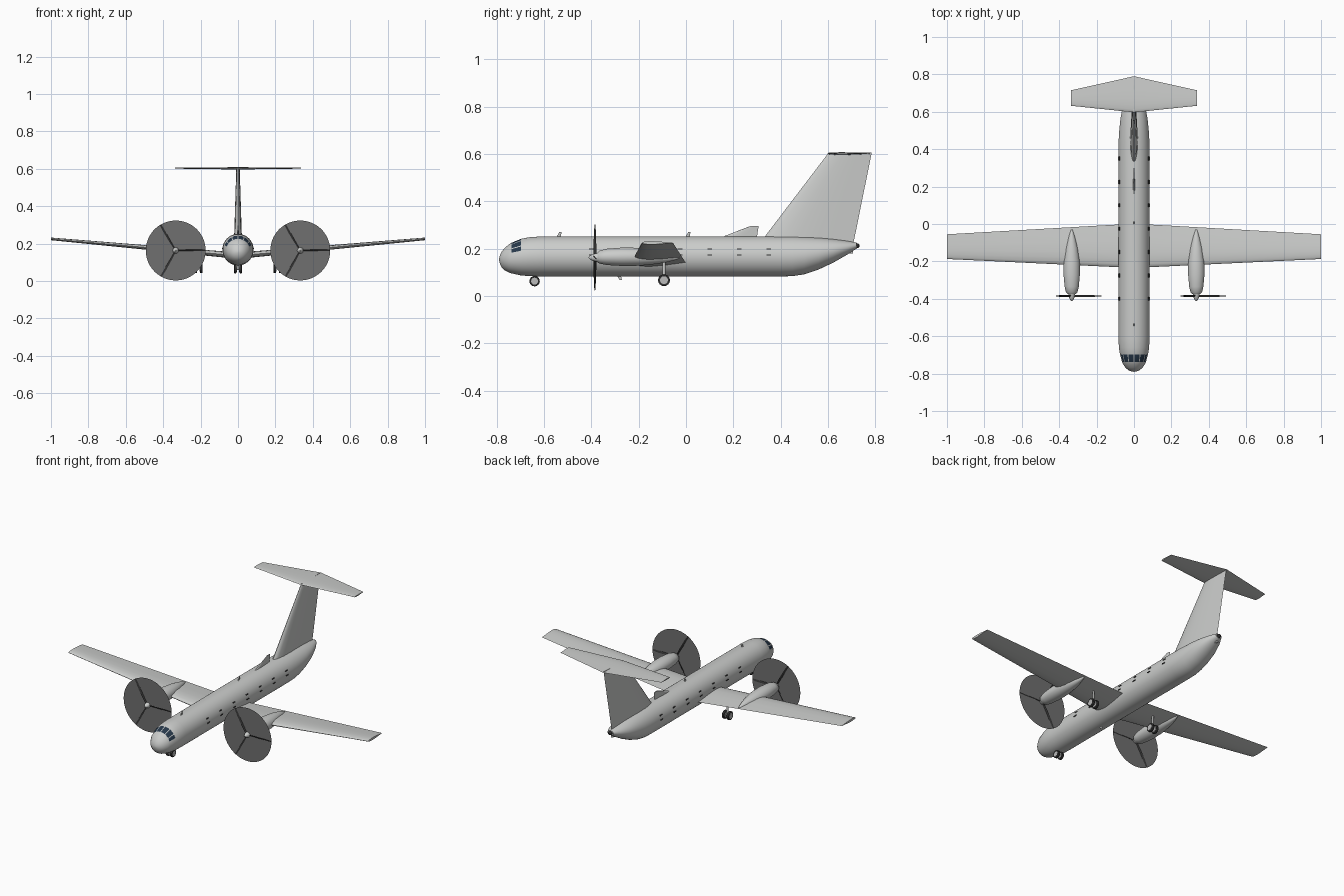
import bpy, bmesh, math
from mathutils import Vector, Matrix

cube = bpy.data.objects.get("Cube")
if cube:
    bpy.data.objects.remove(cube)


def material(name, rgb):
    m = bpy.data.materials.new(name)
    m.use_nodes = True
    m.diffuse_color = (*rgb, 1)
    m.node_tree.nodes["Principled BSDF"].inputs["Base Color"].default_value = (*rgb, 1)
    return m


GREY = material("light grey paint", (0.6, 0.61, 0.6))
DISC = material("propeller blur grey", (0.16, 0.16, 0.16))
DARK = material("dark rubber", (0.03, 0.03, 0.03))
GLASS = material("blue black glass", (0.02, 0.04, 0.07))
HUB = material("wheel hub grey", (0.5, 0.5, 0.5))


def finish(bm, name, mats, angle=35):
    bmesh.ops.recalc_face_normals(bm, faces=bm.faces)
    me = bpy.data.meshes.new(name)
    bm.to_mesh(me)
    bm.free()
    for m in mats:
        me.materials.append(m)
    ob = bpy.data.objects.new(name, me)
    bpy.context.collection.objects.link(ob)
    bpy.ops.object.select_all(action="DESELECT")
    ob.select_set(True)
    bpy.context.view_layer.objects.active = ob
    bpy.ops.object.shade_smooth_by_angle(angle=math.radians(angle))
    return ob


def loft(name, rings, mats, rule=None):
    """Skin a list of equal rings, cap both ends, colour faces by rule."""
    bm = bmesh.new()
    loops = [[bm.verts.new(p) for p in ring] for ring in rings]
    n = len(loops[0])
    for r, (a, b) in enumerate(zip(loops, loops[1:])):
        for i in range(n):
            j = (i + 1) % n
            f = bm.faces.new((a[i], a[j], b[j], b[i]))
            if rule:
                f.material_index = rule(r, i)
    bm.faces.new(loops[0])
    bm.faces.new(loops[-1])
    return finish(bm, name, mats)


def body(name, stations, x, mats, segs=32, rule=None):
    """Round body along y from stations of (y, top, bottom, half width)."""
    rings = []
    for y, top, bot, w in stations:
        ring = []
        for i in range(segs):
            a = math.tau * (i - 0.5) / segs
            ring.append((x + w * math.sin(a), y, (top + bot) / 2 + (top - bot) / 2 * math.cos(a)))
        rings.append(ring)
    return loft(name, rings, mats, rule)


UPPER = [(0.02, 0.18), (0.08, 0.34), (0.2, 0.47), (0.35, 0.5), (0.6, 0.36), (0.85, 0.14)]
FOIL = [(0, 0)] + UPPER + [(1, 0.01)] + [(c, -t) for c, t in reversed(UPPER)]


def foil(name, sections, upright=False, mat=GREY):
    """Wing-like part from sections of (span, front y, back y, height, thickness)."""
    rings = []
    for s, y0, y1, h, t in sections:
        ring = []
        for c, u in FOIL:
            y = y0 + (y1 - y0) * c
            ring.append((u * t, y, s) if upright else (s, y, h + u * t))
        rings.append(ring)
    return loft(name, rings, [mat])


def cylinder(name, p, q, r, mat, r2=None, segs=24):
    p, q = Vector(p), Vector(q)
    bm = bmesh.new()
    rot = (q - p).to_track_quat("Z", "Y").to_matrix().to_4x4()
    bmesh.ops.create_cone(bm, cap_ends=True, segments=segs, radius1=r,
                          radius2=r if r2 is None else r2, depth=(q - p).length,
                          matrix=Matrix.Translation((p + q) / 2) @ rot)
    return finish(bm, name, [mat])


def plate(name, center, size, mat):
    bm = bmesh.new()
    bmesh.ops.create_cube(bm, size=1, matrix=Matrix.Translation(center) @ Matrix.Diagonal((*size, 1)))
    return finish(bm, name, [mat])


# Fuselage with cockpit panes on one band of the nose
SEGS, PANE_BAND = 96, 5


def pane(r, i):
    k = min(i, SEGS - i)
    return 1 if r == PANE_BAND and 1 <= k <= 18 and k % 7 else 0


body("fuselage", [
    (-0.79, 0.158, 0.152, 0.003), (-0.787, 0.171, 0.138, 0.018), (-0.78, 0.186, 0.123, 0.032),
    (-0.768, 0.202, 0.11, 0.046), (-0.75, 0.217, 0.1, 0.058), (-0.738, 0.225, 0.096, 0.064),
    (-0.697, 0.242, 0.087, 0.075), (-0.66, 0.249, 0.084, 0.081), (-0.61, 0.252, 0.083, 0.083),
    (0.4, 0.252, 0.083, 0.083), (0.45, 0.252, 0.084, 0.082), (0.5, 0.25, 0.092, 0.079),
    (0.56, 0.247, 0.112, 0.073), (0.62, 0.241, 0.14, 0.062), (0.68, 0.233, 0.174, 0.042),
    (0.72, 0.226, 0.2, 0.02)], 0, [GREY, GLASS], SEGS, pane)
body("tail_light", [(0.715, 0.225, 0.2, 0.014), (0.728, 0.222, 0.203, 0.011),
                    (0.734, 0.216, 0.209, 0.004)], 0, [DARK], 16)
plate("tail_fitting", (0, 0.698, 0.188), (0.012, 0.014, 0.018), GREY)

# Cabin windows: dark upper and lower edges along both sides
for side in (-1, 1):
    for n in range(7):
        for z in (0.199, 0.174):
            x = side * math.sqrt(0.0835 ** 2 - (z - 0.1675) ** 2)
            plate("cabin_window_edge", (x, -0.4 + 0.125 * n, z), (0.006, 0.02, 0.005), DARK)

# Wing, tailplane and fins
foil("wing", [(-1, -0.187, -0.055, 0.225, 0.014), (0, -0.235, 0.002, 0.135, 0.034),
              (1, -0.187, -0.055, 0.225, 0.014)])
foil("tailplane", [(-0.336, 0.632, 0.715, 0.604, 0.007), (0, 0.597, 0.79, 0.602, 0.012),
                   (0.336, 0.632, 0.715, 0.604, 0.007)])
foil("tail_fin", [(0.225, 0.313, 0.708, 0, 0.042), (0.606, 0.603, 0.785, 0, 0.018)], True)
foil("dorsal_fin", [(0.245, 0.14, 0.299, 0, 0.01), (0.297, 0.275, 0.307, 0, 0.006)], True)

# Small aerials
for y, base, tip in ((-0.54, 0.248, 0.27), (0.005, 0.248, 0.27), (-0.285, 0.087, 0.068)):
    foil("aerial", [(base, y - 0.008, y + 0.01, 0, 0.005), (tip, y + 0.004, y + 0.014, 0, 0.004)], True)

# Engines and propellers
PZ, PY = 0.163, -0.385
for side in (-1, 1):
    x = side * 0.333
    body("engine_nacelle", [
        (-0.375, 0.183, 0.143, 0.021), (-0.365, 0.192, 0.137, 0.031), (-0.335, 0.2, 0.131, 0.038),
        (-0.27, 0.205, 0.127, 0.044), (-0.2, 0.204, 0.128, 0.043), (-0.13, 0.196, 0.135, 0.033),
        (-0.08, 0.186, 0.143, 0.021), (-0.045, 0.176, 0.152, 0.01), (-0.028, 0.168, 0.159, 0.003)],
        x, [GREY])
    body("spinner", [(-0.412, 0.165, 0.161, 0.002), (-0.406, 0.171, 0.155, 0.008),
                     (-0.395, 0.177, 0.149, 0.014), (-0.374, 0.182, 0.144, 0.019)], x, [GREY], 24)
    bm = bmesh.new()
    bmesh.ops.create_circle(bm, cap_ends=True, segments=64, radius=0.16,
                            matrix=Matrix.Translation((x, PY, PZ)) @ Matrix.Rotation(math.pi / 2, 4, "X"))
    finish(bm, "propeller_disc", [DISC])
    for n in range(3):
        turn = Matrix.Translation((x, PY, PZ)) @ Matrix.Rotation(n * math.tau / 3, 4, "Y")
        rings = []
        for r, w, pitch in ((0.01, 0.007, 55), (0.06, 0.009, 40), (0.12, 0.009, 28), (0.159, 0.006, 20)):
            twist = Matrix.Rotation(math.radians(pitch), 4, "X")
            rings.append([turn @ twist @ Vector((r, a, b)) for a, b in
                          ((0, -w), (0.002, 0), (0, w), (-0.002, 0))])
        loft("propeller_blade", rings, [DARK])


# Landing gear: twin wheels on a strut
def gear(name, x, y, z, r, gap, top):
    cylinder(name + "_strut", (x, y, z), (x, y, top), 0.006, GREY, segs=12)
    cylinder(name + "_axle", (x - gap, y, z), (x + gap, y, z), 0.004, GREY, segs=12)
    for s in (-1, 1):
        cx = x + s * gap
        tyre = cylinder(name + "_tyre", (cx - 0.007, y, z), (cx + 0.007, y, z), r, DARK)
        bevel = tyre.modifiers.new("rounding", "BEVEL")
        bevel.width, bevel.segments = 0.003, 2
        cylinder(name + "_hub", (cx - 0.008, y, z), (cx + 0.008, y, z), r * 0.66, HUB)


gear("nose_gear", 0, -0.64, 0.063, 0.022, 0.014, 0.1)
for side in (-1, 1):
    gear("main_gear", side * 0.212, -0.093, 0.067, 0.025, 0.015, 0.15)
